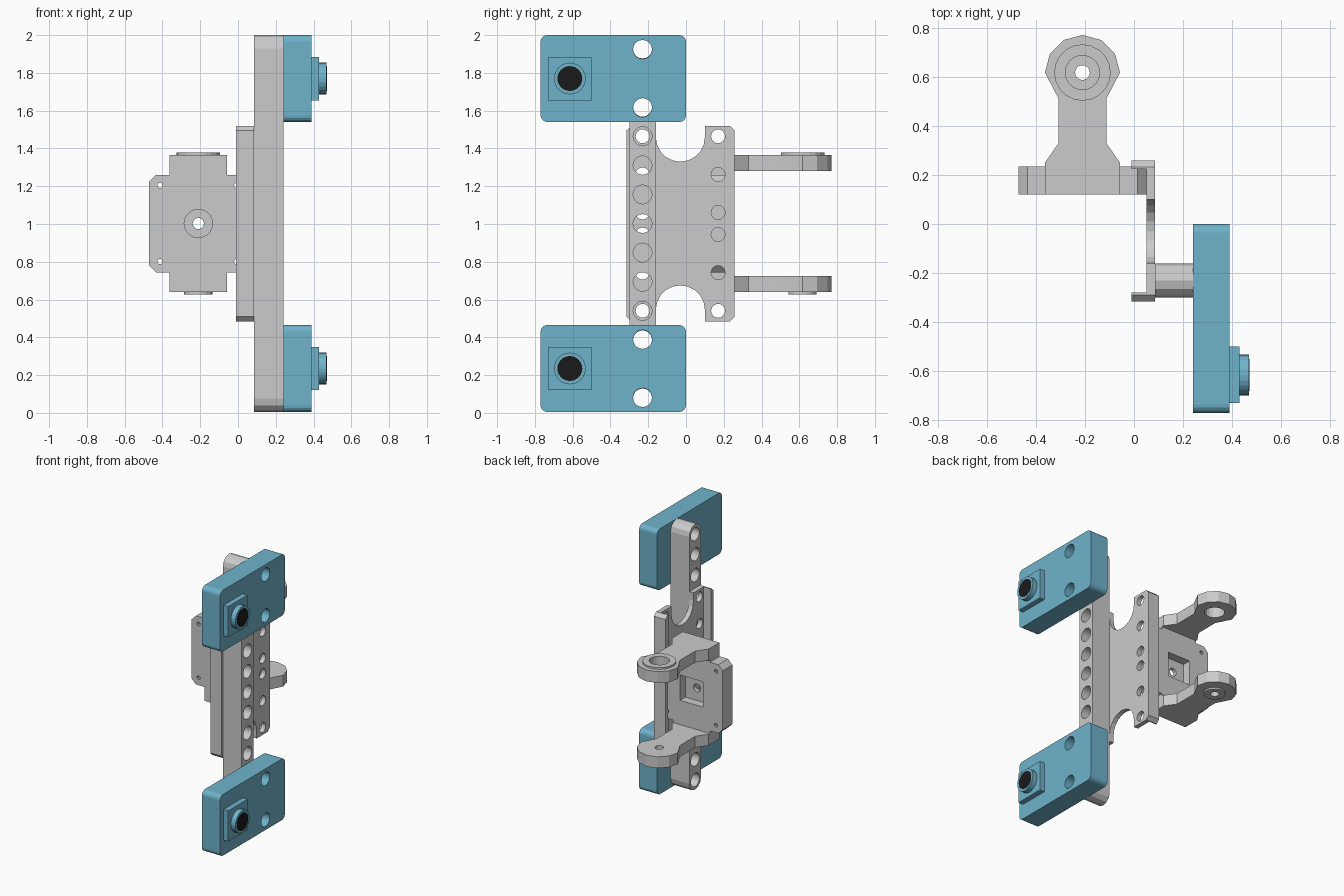
import bpy, bmesh
from math import sin, cos, pi, radians

if "Cube" in bpy.data.objects:
    bpy.data.objects.remove(bpy.data.objects["Cube"])

MID = 1.0025   # height of the mirror plane


def prism(name, pts, axis, lo, hi):
    """Extrude a 2D profile along an axis (X: y,z  Y: x,z  Z: x,y)."""
    place = {'X': lambda p, d: (d, p[0], p[1]),
             'Y': lambda p, d: (p[0], d, p[1]),
             'Z': lambda p, d: (p[0], p[1], d)}[axis]
    bm = bmesh.new()
    a = [bm.verts.new(place(p, lo)) for p in pts]
    b = [bm.verts.new(place(p, hi)) for p in pts]
    bm.faces.new(a)
    bm.faces.new(b[::-1])
    n = len(pts)
    for i in range(n):
        j = (i + 1) % n
        bm.faces.new((a[i], b[i], b[j], a[j]))
    bmesh.ops.recalc_face_normals(bm, faces=bm.faces)
    me = bpy.data.meshes.new(name)
    bm.to_mesh(me)
    bm.free()
    ob = bpy.data.objects.new(name, me)
    bpy.context.collection.objects.link(ob)
    return ob


def arc(cx, cy, r, start, end, steps):
    return [(cx + r * cos(radians(start + (end - start) * i / steps)),
             cy + r * sin(radians(start + (end - start) * i / steps)))
            for i in range(steps + 1)]


def circle(cx, cy, r, n=20):
    return arc(cx, cy, r, 0, 360, n)[:-1]


def rect(x0, y0, x1, y1):
    return [(x0, y0), (x1, y0), (x1, y1), (x0, y1)]


def cut(ob, pts, axis, lo, hi):
    """Subtract an extruded profile from an object."""
    tool = prism("cutter", pts, axis, lo, hi)
    tool.hide_render = True
    mod = ob.modifiers.new("cut", 'BOOLEAN')
    mod.operation = 'DIFFERENCE'
    mod.solver = 'EXACT'
    mod.object = tool
    bpy.context.view_layer.objects.active = ob
    bpy.ops.object.modifier_apply(modifier=mod.name)
    bpy.data.objects.remove(tool)


def material(name, colour):
    m = bpy.data.materials.new(name)
    m.diffuse_color = colour
    m.use_nodes = True
    m.node_tree.nodes["Principled BSDF"].inputs["Base Color"].default_value = m.diffuse_color
    return m


blue = material("blue", (0.16, 0.45, 0.60, 1))
black = material("black", (0.01, 0.01, 0.01, 1))

# Camera housings with lens mounts
for tag, z0 in (("lower", 0.005), ("upper", 1.54)):
    y0, y1, z1, r = -0.77, 0.0, z0 + 0.46, 0.035
    outline = (arc(y1 - r, z1 - r, r, 0, 90, 4) + arc(y0 + r, z1 - r, r, 90, 180, 4)
               + arc(y0 + r, z0 + r, r, 180, 270, 4) + arc(y1 - r, z0 + r, r, 270, 360, 4))
    zc = z0 + 0.23
    body = prism(tag + "_camera_body", outline, 'X', 0.24, 0.39)
    for dz in (-0.154, 0.154):
        cut(body, circle(-0.23, zc + dz, 0.05), 'X', 0.2, 0.5)
    base = prism(tag + "_lens_base", rect(-0.73, zc - 0.115, -0.5, zc + 0.115), 'X', 0.39, 0.43)
    barrel = prism(tag + "_lens_barrel", circle(-0.615, zc, 0.084, 24), 'X', 0.43, 0.468)
    for ob in (body, base, barrel):
        ob.data.materials.append(blue)
    glass = prism(tag + "_lens_glass", circle(-0.615, zc, 0.066, 24), 'X', 0.46, 0.47)
    glass.data.materials.append(black)

# Perforated beam with rounded ends
beam = prism("beam", arc(-0.23, 1.93, 0.07, 0, 180, 6) + arc(-0.23, 0.075, 0.07, 180, 360, 6),
             'X', 0.085, 0.24)
for i in range(13):
    cut(beam, circle(-0.23, MID + (i - 6) * 0.154, 0.05), 'X', 0.05, 0.3)

# Channel bracket with scooped ends
top = ([(-0.315, 1.495), (-0.29, 1.52), (-0.16, 1.52)]
       + arc(-0.03, 1.46, 0.13, 180, 360, 10)
       + [(0.10, 1.52), (0.232, 1.52), (0.258, 1.495)])
channel = prism("channel_bracket", top + [(y, 2 * MID - z) for y, z in reversed(top)],
                'X', -0.01, 0.085)
cut(channel, rect(-0.28, 0.3, 0.225, 1.7), 'X', -0.1, 0.05)
for y in (-0.23, 0.17):
    for dz in (0.058, 0.26, 0.462):
        for s in (-1, 1):
            cut(channel, circle(y, MID + s * dz, 0.037, 16), 'X', 0.03, 0.1)

# Yoke back plate: chamfered plate with wider tabs above and below
CX = -0.21
quarter = [(0.26, 0.222), (0.224, 0.258), (0.153, 0.258), (0.153, 0.362)]
plate_pts = ([(CX + x, MID + z) for x, z in quarter]
             + [(CX - x, MID + z) for x, z in reversed(quarter)]
             + [(CX - x, MID - z) for x, z in quarter]
             + [(CX + x, MID - z) for x, z in reversed(quarter)])
plate = prism("yoke_plate", plate_pts, 'Y', 0.12, 0.235)
cut(plate, circle(CX, MID, 0.075), 'Y', 0.1, 0.14)
cut(plate, rect(CX - 0.095, MID - 0.095, CX + 0.095, MID + 0.095), 'Y', 0.17, 0.3)
cut(plate, circle(CX, MID, 0.03, 12), 'Y', 0.1, 0.3)
for sx in (-1, 1):
    for sz in (-1, 1):
        cut(plate, circle(CX + sx * 0.203, MID + sz * 0.202, 0.014, 10), 'Y', 0.1, 0.3)

# Yoke arms with bosses
side = [(0.153, 0.235), (0.153, 0.25), (0.097, 0.33), (0.097, 0.51)]
arm_pts = ([(CX + x, y) for x, y in side] + arc(CX, 0.617, 0.153, 0, 180, 6)
           + [(CX - x, y) for x, y in reversed(side)])
for tag, z0, z1, b0, b1, boss_r, hole_r in (
        ("upper", 1.28, 1.365, 1.365, 1.378, 0.115, 0.07),
        ("lower", 0.64, 0.725, 0.628, 0.64, 0.075, 0.03)):
    arm = prism(tag + "_yoke_arm", arm_pts, 'Z', z0, z1)
    boss = prism(tag + "_arm_boss", circle(CX, 0.617, boss_r), 'Z', b0, b1)
    for ob in (arm, boss):
        cut(ob, circle(CX, 0.617, hole_r, 18), 'Z', 0.5 if tag == "lower" else 1.2, z1 + 0.1)
